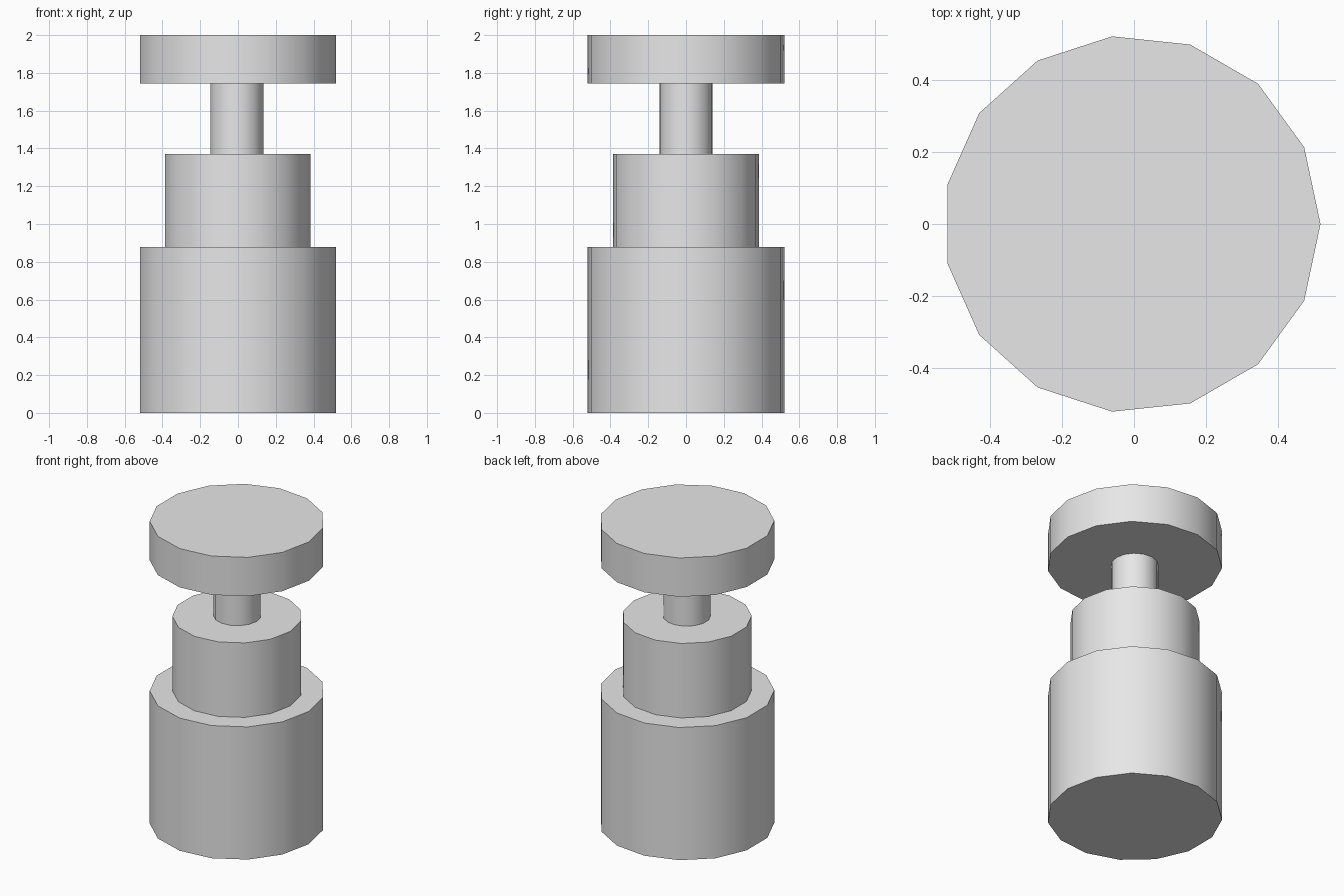
import bpy
import bmesh
from math import cos, sin, tau, radians

cube = bpy.data.objects.get("Cube")
if cube:
    bpy.data.objects.remove(cube, do_unlink=True)

SIDES = 15
CENTRE_X = -0.006   # an odd number of sides puts the axis slightly off centre

grey = bpy.data.materials.new("light_grey")
grey.use_nodes = True
grey.diffuse_color = (0.8, 0.8, 0.8, 1)
grey.node_tree.nodes["Principled BSDF"].inputs["Base Color"].default_value = (0.8, 0.8, 0.8, 1)


def drum(name, radius, bottom, top):
    """Upright prism with one corner pointing along +x."""
    bm = bmesh.new()
    angles = [tau * i / SIDES for i in range(SIDES)]
    ring = [bm.verts.new((radius * cos(a), radius * sin(a), bottom)) for a in angles]
    base = bm.faces.new(ring)
    result = bmesh.ops.extrude_face_region(bm, geom=[base], use_keep_orig=True)
    raised = [g for g in result["geom"] if isinstance(g, bmesh.types.BMVert)]
    bmesh.ops.translate(bm, verts=raised, vec=(0, 0, top - bottom))
    bmesh.ops.recalc_face_normals(bm, faces=bm.faces)
    mesh = bpy.data.meshes.new(name)
    bm.to_mesh(mesh)
    bm.free()
    mesh.materials.append(grey)
    obj = bpy.data.objects.new(name, mesh)
    obj.location.x = CENTRE_X
    bpy.context.collection.objects.link(obj)
    # Rounded walls with crisp rims
    bpy.ops.object.select_all(action="DESELECT")
    obj.select_set(True)
    bpy.context.view_layer.objects.active = obj
    bpy.ops.object.shade_smooth_by_angle(angle=radians(30))
    return obj


# Stacked parts, from the ground up
drum("base", 0.525, 0.0, 0.878)
drum("collar", 0.389, 0.878, 1.371)
drum("stem", 0.142, 1.371, 1.743)
drum("top_disc", 0.525, 1.743, 2.0)
